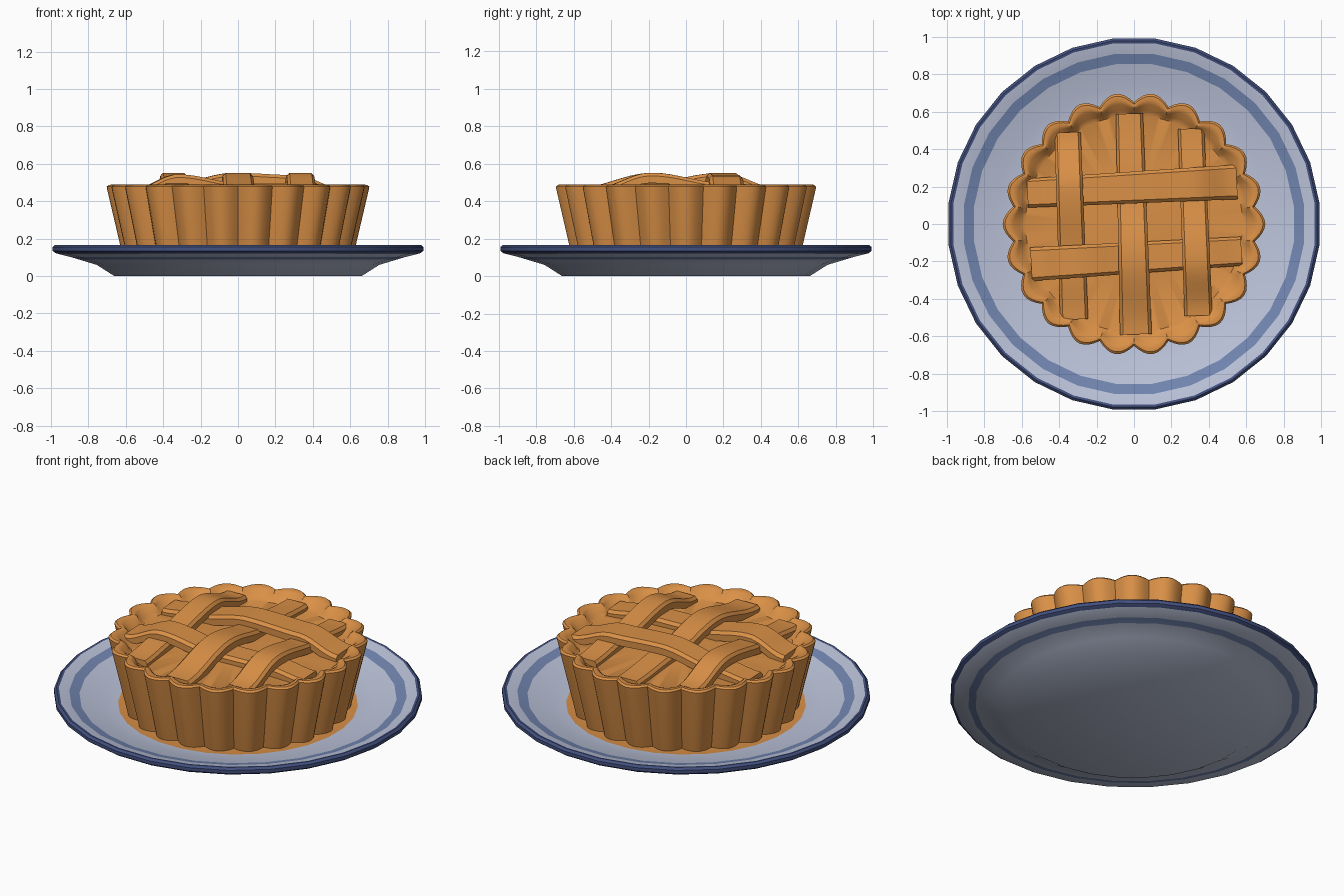
import bpy, bmesh
from math import sin, cos, pi, tau
from mathutils import Vector

cube = bpy.data.objects.get("Cube")
if cube:
    bpy.data.objects.remove(cube, do_unlink=True)


def material(name, rgb):
    m = bpy.data.materials.new(name)
    m.use_nodes = True
    m.diffuse_color = (*rgb, 1)
    m.node_tree.nodes["Principled BSDF"].inputs["Base Color"].default_value = (*rgb, 1)
    return m


CRUST = material("golden crust", (0.70, 0.28, 0.062))
GLAZE = material("pale glaze", (0.50, 0.55, 0.70))
STRIPE = material("blue stripe", (0.17, 0.24, 0.44))
RIM = material("navy rim", (0.055, 0.08, 0.21))


def finish(name, bm, mats, angle):
    bmesh.ops.remove_doubles(bm, verts=bm.verts, dist=1e-5)
    bmesh.ops.recalc_face_normals(bm, faces=bm.faces)
    mesh = bpy.data.meshes.new(name)
    bm.to_mesh(mesh)
    bm.free()
    for m in mats:
        mesh.materials.append(m)
    ob = bpy.data.objects.new(name, mesh)
    bpy.context.collection.objects.link(ob)
    bpy.ops.object.select_all(action='DESELECT')
    ob.select_set(True)
    bpy.context.view_layer.objects.active = ob
    bpy.ops.object.shade_smooth_by_angle(angle=angle)
    return ob


def lathe(name, profile, segs, mats, angle, lobes=0, phase=0.0):
    """Spin (radius, z, scallop depth, material) rings; lobes flute the radius."""
    bm = bmesh.new()
    rings = []
    for r, z, depth, _ in profile:
        ring = []
        for i in range(segs):
            a = tau * i / segs
            rr = r - depth * (1 - abs(sin(lobes * a / 2))) if lobes else r
            ring.append(bm.verts.new((rr * cos(a + phase), rr * sin(a + phase), z)))
        rings.append(ring)
    for k, (lo, hi) in enumerate(zip(rings, rings[1:])):
        for i in range(segs):
            j = (i + 1) % segs
            # poles become triangles
            if profile[k][0] == 0:
                f = bm.faces.new((lo[0], hi[i], hi[j]))
            elif profile[k + 1][0] == 0:
                f = bm.faces.new((lo[i], lo[j], hi[0]))
            else:
                f = bm.faces.new((lo[i], lo[j], hi[j], hi[i]))
            f.material_index = profile[k][3]
    bmesh.ops.delete(bm, geom=[v for v in bm.verts if not v.link_faces], context='VERTS')
    return finish(name, bm, mats, angle)


# Plate: underside, navy lip, striped well, crust-stained floor
lathe("plate", [
    (0, 0, 0, 0), (0.665, 0, 0, 0), (0.76, 0.06, 0, 0), (0.86, 0.09, 0, 1),
    (0.90, 0.102, 0, 0), (0.98, 0.122, 0, 2), (0.998, 0.135, 0, 2),
    (0.998, 0.155, 0, 2), (0.985, 0.167, 0, 2), (0.972, 0.165, 0, 0),
    (0.915, 0.149, 0, 1), (0.86, 0.134, 0, 0), (0.74, 0.103, 0, 0),
    (0.65, 0.088, 0, 3), (0.58, 0.085, 0, 3), (0, 0.085, 0, 3),
], 28, [GLAZE, STRIPE, RIM, CRUST], 0.6, phase=pi / 28)

# Fluted crust with rolled lip and shallow domed filling
LOBES = 22
lathe("pie_crust", [
    (0, 0.08, 0, 0), (0.61, 0.08, 0.045, 0), (0.70, 0.465, 0.05, 0),
    (0.702, 0.478, 0.05, 0), (0.69, 0.488, 0.05, 0), (0.668, 0.489, 0.045, 0),
    (0.645, 0.48, 0.035, 0), (0.61, 0.45, 0.015, 0), (0.58, 0.435, 0, 0),
    (0.3, 0.455, 0, 0), (0, 0.462, 0, 0),
], LOBES * 8, [CRUST], 0.6, lobes=LOBES, phase=pi / 2)


def height(keys, t):
    for (t0, z0), (t1, z1) in zip(keys, keys[1:]):
        if t <= t1:
            u = (t - t0) / (t1 - t0)
            return z0 + (z1 - z0) * (1 - cos(pi * u)) / 2
    return keys[-1][1]


def strip(name, start, end, w0, w1, crossings, n=28, thick=0.055):
    """Pastry strip whose top rises and dips at the (fraction, z) crossings."""
    keys = [(0, 0.47)] + crossings + [(1, 0.47)]
    a, b = Vector((*start, 0)), Vector((*end, 0))
    side = (b - a).normalized().cross(Vector((0, 0, 1)))
    section = [(-0.5, -1), (-0.5, -0.3), (-0.4, 0), (0.4, 0), (0.5, -0.3), (0.5, -1)]
    bm = bmesh.new()
    rows = []
    for i in range(n + 1):
        t = i / n
        c = a.lerp(b, t) + Vector((0, 0, height(keys, t)))
        w = w0 + (w1 - w0) * t
        rows.append([bm.verts.new(c + side * (s * w) + Vector((0, 0, h * thick)))
                     for s, h in section])
    for p, q in zip(rows, rows[1:]):
        for i in range(len(section)):
            j = (i + 1) % len(section)
            bm.faces.new((p[i], p[j], q[j], q[i]))
    bm.faces.new(rows[0])
    bm.faces.new(rows[-1])
    finish(name, bm, [CRUST], 0.5)


# Woven lattice: lengthwise strips run front to back, crosswise left to right
OVER, UNDER = 0.552, 0.497
strip("lattice_long_right", (-0.32, -0.51), (-0.355, 0.49), 0.15, 0.14,
      [(0.28, UNDER), (0.7, OVER)])
strip("lattice_long_middle", (0.01, -0.59), (-0.025, 0.59), 0.17, 0.145,
      [(0.35, OVER), (0.66, UNDER)])
strip("lattice_long_left", (0.345, -0.49), (0.305, 0.51), 0.15, 0.14,
      [(0.3, OVER), (0.7, UNDER)])
strip("lattice_cross_back", (-0.57, 0.165), (0.55, 0.225), 0.155, 0.185,
      [(0.2, UNDER), (0.49, OVER), (0.78, OVER - 0.012)])
strip("lattice_cross_front", (-0.55, -0.215), (0.575, -0.145), 0.18, 0.155,
      [(0.2, OVER - 0.008), (0.5, UNDER), (0.81, UNDER)])
